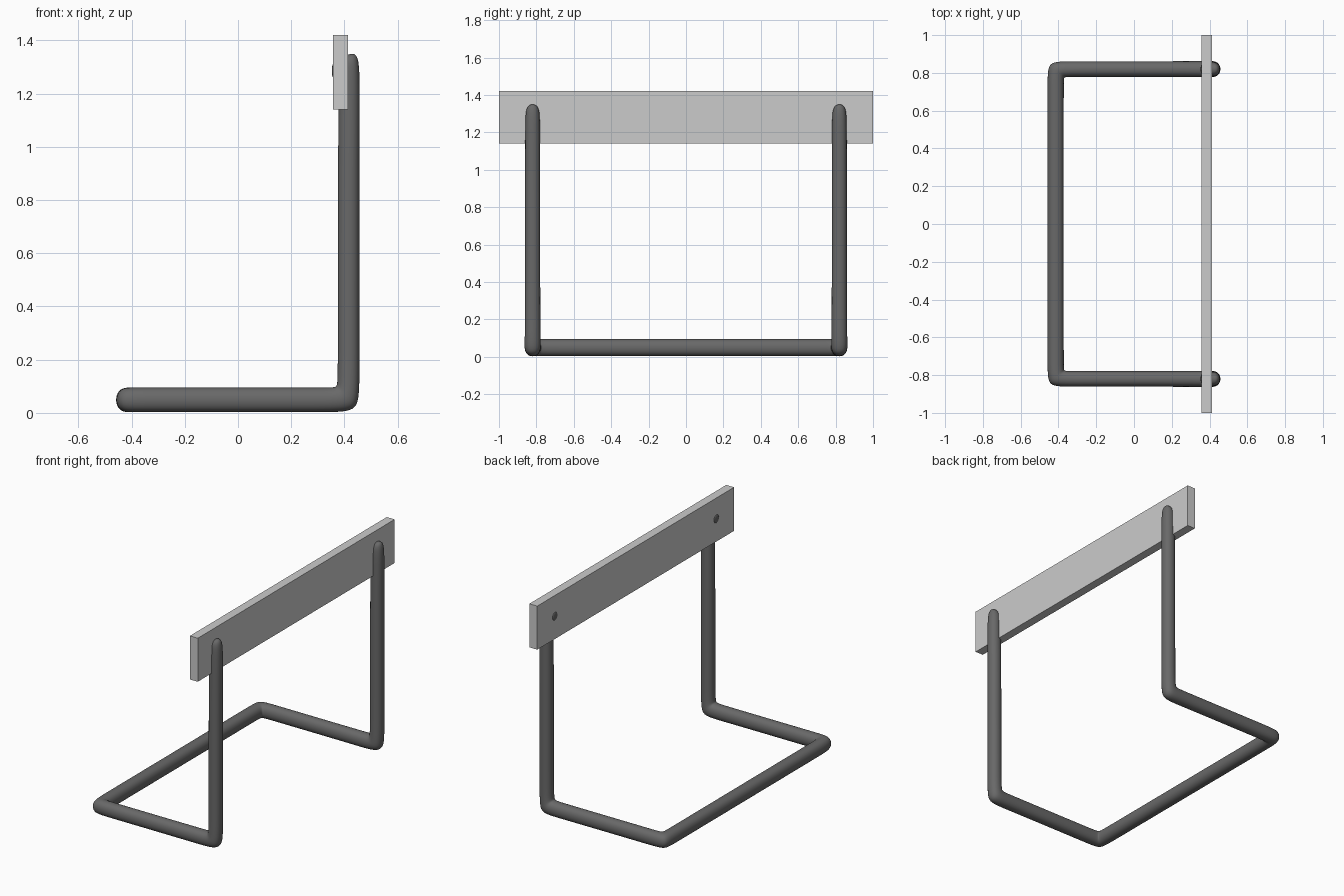
import bpy, bmesh
from mathutils import Vector as V

if "Cube" in bpy.data.objects:
    bpy.data.objects.remove(bpy.data.objects["Cube"])


def new_object(name, bm):
    bmesh.ops.recalc_face_normals(bm, faces=bm.faces)
    mesh = bpy.data.meshes.new(name)
    bm.to_mesh(mesh)
    bm.free()
    ob = bpy.data.objects.new(name, mesh)
    bpy.context.collection.objects.link(ob)
    return ob


# Backrest board
bm = bmesh.new()
bmesh.ops.create_cube(bm, size=1)
for v in bm.verts:
    v.co = V((0.386 + v.co.x * 0.056, v.co.y * 2, 1.28 + v.co.z * 0.28))
new_object("board", bm)

# Bent tube frame, one half: ring centre, then two half-width vectors (mitred at bends)
rings = [
    ((-.415, 0, .049), (.047, 0, 0), (0, 0, .05)),
    ((-.415, .76, .049), (.047, 0, 0), (0, 0, .05)),
    ((-.415, .82, .049), (.047, -.046, 0), (0, 0, .05)),       # rear floor corner
    ((-.35, .82, .049), (0, -.045, 0), (0, 0, .05)),
    ((.34, .82, .049), (0, -.045, 0), (0, 0, .05)),
    ((.416, .82, .048), (0, -.048, 0), (-.046, 0, .051)),      # foot of upright
    ((.416, .82, .125), (0, -.044, 0), (-.044, 0, 0)),
    ((.416, .82, 1.2), (0, -.044, 0), (-.044, 0, 0)),
    ((.422, .82, 1.325), (0, -.041, 0), (-.042, 0, -.067)),    # bend into the board
    ((.363, .82, 1.286), (0, -.029, 0), (0, 0, -.029)),
    ((.352, .82, 1.286), (0, -.028, 0), (0, 0, -.028)),
]
bm = bmesh.new()
loops = []
for c, u, w in rings:
    c, u, w = V(c), V(u), V(w)
    loops.append([bm.verts.new(p) for p in (c + u + w, c + u - w, c - u - w, c - u + w)])
for a, b in zip(loops, loops[1:]):
    for i in range(4):
        j = (i + 1) % 4
        bm.faces.new((a[i], a[j], b[j], b[i]))
bm.faces.new(loops[-1])
for f in bm.faces:
    f.smooth = True
frame = new_object("tube_frame", bm)

# Dark metal
dark = bpy.data.materials.new("dark_metal")
dark.diffuse_color = (0.14, 0.14, 0.14, 1)
dark.use_nodes = True
dark.node_tree.nodes["Principled BSDF"].inputs["Base Color"].default_value = dark.diffuse_color
frame.data.materials.append(dark)

# Mirror to the other side, then round the square cage
mirror = frame.modifiers.new("mirror", 'MIRROR')
mirror.use_axis = (False, True, False)
sub = frame.modifiers.new("round", 'SUBSURF')
sub.levels = sub.render_levels = 3
